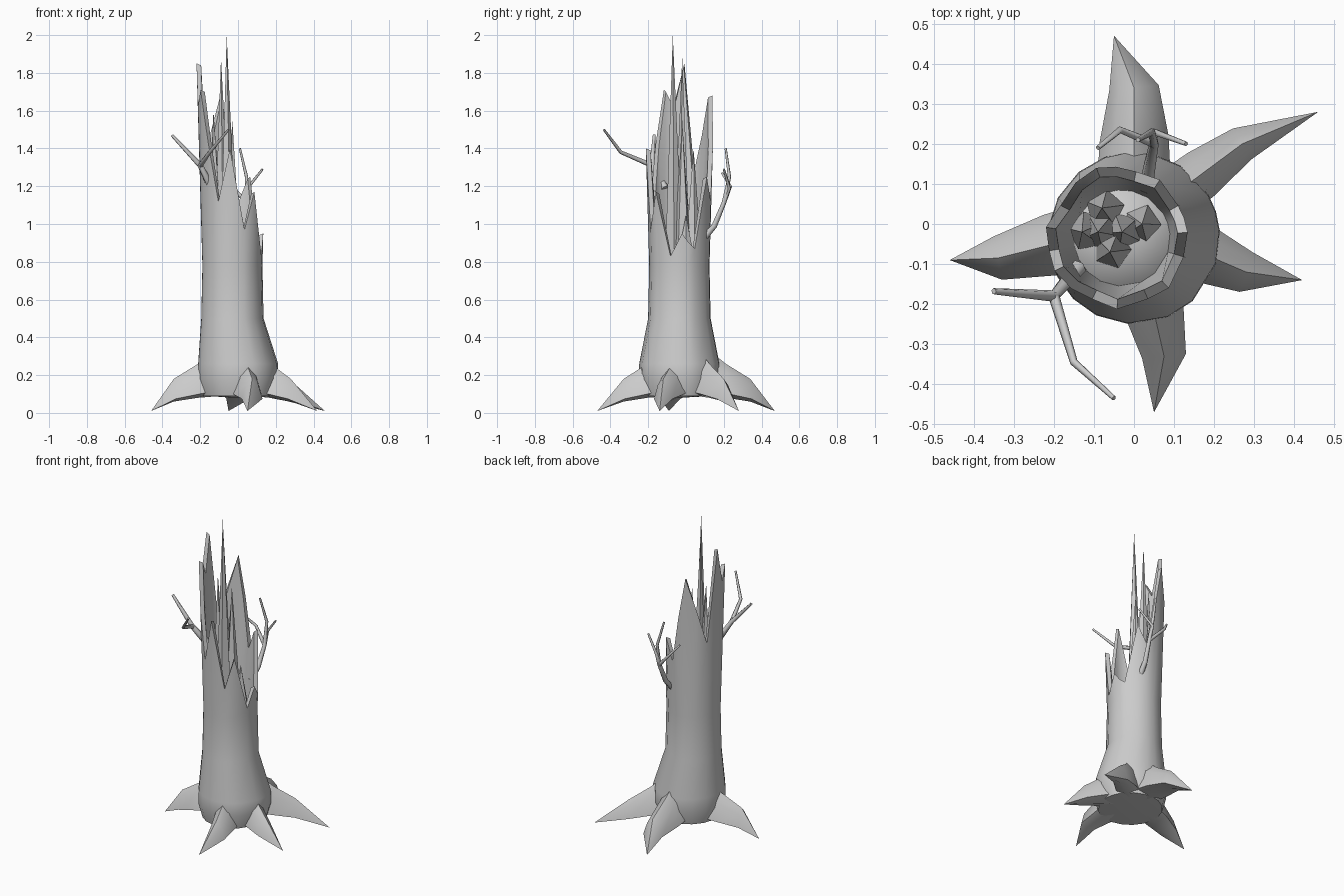
import bpy, bmesh
from math import sin, cos, radians, pi
from mathutils import Vector

cube = bpy.data.objects.get("Cube")
if cube:
    bpy.data.objects.remove(cube, do_unlink=True)

wood = bpy.data.materials.new("grey_wood")
wood.use_nodes = True
wood.diffuse_color = (0.6, 0.6, 0.6, 1)
bsdf = wood.node_tree.nodes["Principled BSDF"]
bsdf.inputs["Base Color"].default_value = wood.diffuse_color
bsdf.inputs["Roughness"].default_value = 0.9


def loft(name, rings, start=None, end=None, smooth=40):
    """Skin a list of equal rings; start and end are optional cap points."""
    bm = bmesh.new()
    loops = [[bm.verts.new(p) for p in ring] for ring in rings]
    n = len(loops[0])
    for a, b in zip(loops, loops[1:]):
        for i in range(n):
            j = (i + 1) % n
            bm.faces.new((a[i], a[j], b[j], b[i]))
    for loop, tip in ((loops[0], start), (loops[-1], end)):
        if tip is None:
            bm.faces.new(loop)
        else:
            v = bm.verts.new(tip)
            for i in range(n):
                bm.faces.new((loop[i], loop[(i + 1) % n], v))
    bmesh.ops.recalc_face_normals(bm, faces=bm.faces)
    mesh = bpy.data.meshes.new(name)
    bm.to_mesh(mesh)
    bm.free()
    mesh.materials.append(wood)
    obj = bpy.data.objects.new(name, mesh)
    bpy.context.collection.objects.link(obj)
    bpy.ops.object.select_all(action="DESELECT")
    obj.select_set(True)
    bpy.context.view_layer.objects.active = obj
    bpy.ops.object.shade_smooth_by_angle(angle=radians(smooth))
    return obj


# Hollow trunk: broken rim given as (angle, height)
RIM = [(5, 0.95), (18, 0.9), (30, 0.87), (57, 1.25), (78, 1.12), (95, 1.42),
       (110, 1.68), (130, 1.48), (152, 1.25), (172, 1.85), (190, 1.62),
       (206, 1.71), (225, 1.42), (244, 1.12), (266, 1.4), (293, 0.97),
       (313, 1.17), (343, 0.83)]
CX, CY = -0.03, -0.035


def at(angle, r, z, cx=CX):
    a = radians(angle)
    return (cx + r * cos(a), CY + r * sin(a), z)


def wall_radius(z):
    return 0.16 + 0.03 * max(0, (z - 0.8))


outer = [[at(a, r, z, cx) for a, _ in RIM]
         for z, r, cx in ((0.09, 0.19, 0), (0.18, 0.215, 0), (0.26, 0.213, 0),
                          (0.5, 0.166, CX), (0.78, 0.16, CX))]
rim = [at(a, wall_radius(z), z) for a, z in RIM]
inner_rim = [at(a, wall_radius(z) - 0.025, z - 0.01) for a, z in RIM]
inner_low = [at(a, 0.12, 0.78) for a, _ in RIM]
loft("trunk", outer + [rim, inner_rim, inner_low],
     start=(0, CY, 0.08), end=(CX, CY, 0.88))

# Heartwood splinters standing inside the hollow
SPLINTERS = [(-0.06, -0.07, 2.0, 0.05), (-0.09, -0.02, 1.88, 0.05),
             (-0.03, -0.02, 1.55, 0.05), (-0.13, -0.02, 1.6, 0.05),
             (-0.08, 0.04, 1.4, 0.05), (0.02, 0.0, 1.05, 0.05)]
for k, (x, y, top, r) in enumerate(SPLINTERS):
    ring = [(x * 0.9 + r * cos(i * 2 * pi / 5 + k),
             y * 0.9 + r * sin(i * 2 * pi / 5 + k), 0.8) for i in range(5)]
    loft(f"splinter_{k + 1}", [ring], end=(x, y, top), smooth=20)

# Roots: tapering lofts with a rounded ridge and a sharp ground edge
SECTION = [(-1, 0.12), (-0.6, 0.72), (0, 1), (0.6, 0.72), (1, 0.12), (0, 0)]


def root(name, mid, tip, width):
    mid, end = Vector((*mid, 0)), Vector((*tip, 0))
    side = Vector((-end.y, end.x, 0)).normalized()
    stations = ((mid * 0.25, 1.5, 0.36, 0.09), (mid * 0.62, 1.4, 0.26, 0.08),
                (mid, 1, 0.18, 0.06))
    rings = [[p + side * (u * w * width) + Vector((0, 0, low + v * (high - low)))
              for u, v in SECTION] for p, w, high, low in stations]
    loft(name, rings, end=end + Vector((0, 0, 0.01)), smooth=50)


root("root_right", (-0.34, -0.085), (-0.46, -0.09), 0.055)
root("root_front", (0.075, -0.33), (0.05, -0.47), 0.055)
root("root_left", (0.28, -0.12), (0.42, -0.14), 0.052)
root("root_back_left", (0.27, 0.2), (0.46, 0.28), 0.045)
root("root_back", (0.0, 0.34), (-0.05, 0.47), 0.062)


# Bare branches: tapered six-sided tubes along a path
def branch(name, path, r0, r1):
    pts = [Vector(p) for p in path]
    rings = []
    for i, p in enumerate(pts):
        d = (pts[min(i + 1, len(pts) - 1)] - pts[max(i - 1, 0)]).normalized()
        u = d.cross(Vector((0.3, 0.9, 0.1))).normalized()
        v = d.cross(u)
        r = r0 + (r1 - r0) * i / (len(pts) - 1)
        rings.append([p + r * (u * cos(k * pi / 3) + v * sin(k * pi / 3))
                      for k in range(6)])
    loft(name, rings, smooth=65)


fork = (-0.2, -0.18, 1.31)
branch("front_branch", [(-0.14, -0.11, 1.19), fork, (-0.35, -0.168, 1.47)], 0.022, 0.008)
branch("front_twig", [fork, (-0.15, -0.345, 1.38), (-0.05, -0.435, 1.5)], 0.014, 0.006)
back_fork = (0.05, 0.2, 1.11)
branch("back_branch", [(0.03, 0.09, 0.92), (0.04, 0.15, 0.99), back_fork,
                       (0.045, 0.23, 1.25), (0.01, 0.21, 1.4)], 0.018, 0.006)
branch("back_twig_left", [back_fork, (0.05, 0.23, 1.19), (0.13, 0.2, 1.29)], 0.012, 0.006)
branch("back_twig_right", [back_fork, (-0.035, 0.235, 1.2), (-0.09, 0.19, 1.27)], 0.012, 0.006)
